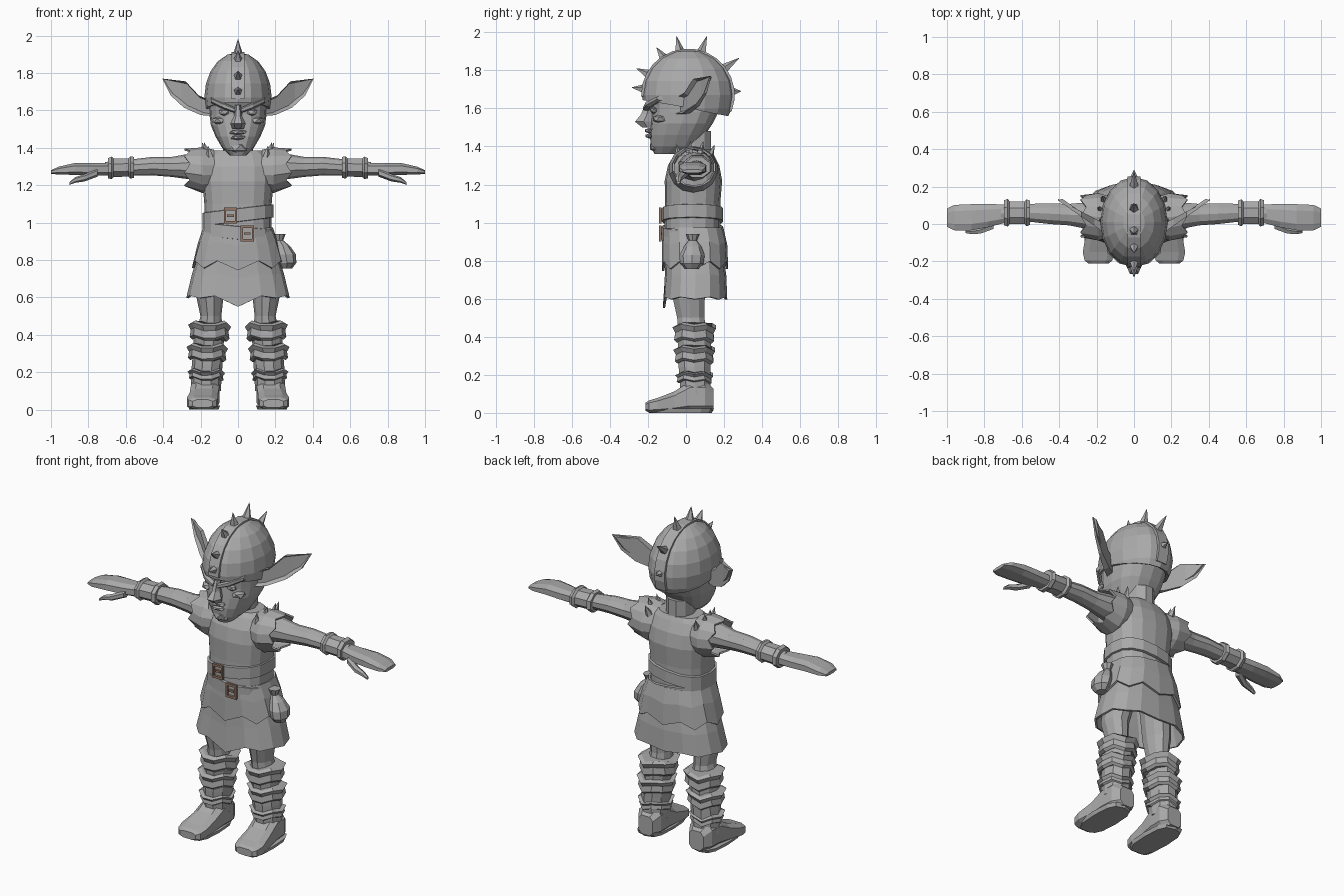
import bpy, bmesh, math
from mathutils import Vector, Matrix

cube = bpy.data.objects.get("Cube")
if cube:
    bpy.data.objects.remove(cube, do_unlink=True)


def material(name, rgb):
    m = bpy.data.materials.new(name)
    m.use_nodes = True
    m.diffuse_color = (*rgb, 1)
    m.node_tree.nodes["Principled BSDF"].inputs["Base Color"].default_value = (*rgb, 1)
    return m


GREY = material("stone_grey", (0.4, 0.4, 0.4))
BROWN = material("buckle_brown", (0.3, 0.19, 0.14))


def finish(name, bm, mat=GREY, mirror=False, thick=0):
    bmesh.ops.recalc_face_normals(bm, faces=bm.faces)
    me = bpy.data.meshes.new(name)
    bm.to_mesh(me)
    bm.free()
    me.materials.append(mat)
    ob = bpy.data.objects.new(name, me)
    bpy.context.collection.objects.link(ob)
    if thick:
        s = ob.modifiers.new("thickness", 'SOLIDIFY')
        s.thickness, s.offset = thick, 1
    if mirror:
        ob.modifiers.new("mirror", 'MIRROR').use_mirror_merge = False
    return ob


def ring(axis, t, c1, c2, r1, r2, n=10, p=1.0):
    """Rounded-box section across an axis; p below 1 is squarer."""
    pts = []
    for i in range(n):
        a = 2 * math.pi * i / n + (math.pi / n if axis != 'z' else 0)
        c, s = math.cos(a), math.sin(a)
        u = c1 + r1 * math.copysign(abs(c) ** p, c)
        v = c2 + r2 * math.copysign(abs(s) ** p, s)
        pts.append({'x': (t, u, v), 'y': (u, t, v), 'z': (u, v, t)}[axis])
    return pts


def loft(rings, caps=True):
    bm = bmesh.new()
    vs = [[bm.verts.new(p) for p in r] for r in rings]
    n = len(vs[0])
    for a, b in zip(vs, vs[1:]):
        for i in range(n):
            bm.faces.new((a[i], a[(i + 1) % n], b[(i + 1) % n], b[i]))
    if caps:
        bm.faces.new(vs[0])
        bm.faces.new(vs[-1])
    return bm


def tube(name, axis, sections, n=10, p=1.0, mirror=True):
    return finish(name, loft([ring(axis, *s, n, p) for s in sections]), mirror=mirror)


def body(sections, n=16, p=0.8):
    """Centred sections given as height, half width, front y, back y."""
    return [ring('z', z, 0, (f + b) / 2, w, (b - f) / 2, n, p) for z, w, f, b in sections]


def spike(name, base, tip, r, mirror=False):
    base, tip = Vector(base), Vector(tip)
    d = tip - base
    m = Matrix.Translation((base + tip) / 2) @ d.to_track_quat('Z', 'Y').to_matrix().to_4x4()
    bm = bmesh.new()
    bmesh.ops.create_cone(bm, cap_ends=True, segments=5, radius1=r, radius2=0.001,
                          depth=d.length, matrix=m)
    finish(name, bm, mirror=mirror)


def blob(name, at, size, mirror=False, level=1):
    bm = bmesh.new()
    m = Matrix.Translation(at) @ Matrix.Diagonal((*size, 1))
    bmesh.ops.create_icosphere(bm, subdivisions=level, radius=1, matrix=m)
    finish(name, bm, mirror=mirror)


# Head, neck and face
finish("head", loft(body([
    (1.36, .045, -.165, -.03), (1.4, .085, -.185, .06), (1.46, .12, -.19, .1),
    (1.52, .145, -.185, .14), (1.58, .153, -.18, .17), (1.62, .155, -.185, .19),
    (1.66, .155, -.205, .2), (1.74, .148, -.185, .19), (1.8, .1, -.11, .13)])))
tube("neck", 'z', [(1.3, 0, .05, .1, .1), (1.38, 0, .045, .08, .09), (1.48, 0, .045, .08, .09)],
     mirror=False)
finish("nose", loft(body([(1.63, .016, -.215, -.17), (1.57, .022, -.24, -.17),
                          (1.53, .042, -.275, -.17), (1.5, .03, -.235, -.17)], 6, 1)))
tube("brows", 'x', [(.015, -.205, 1.6, .024, .014), (.08, -.19, 1.625, .024, .018),
                    (.145, -.135, 1.655, .02, .014)], 6)
blob("eyes", (.075, -.168, 1.59), (.032, .022, .02), True)
blob("cheekbones", (.1, -.135, 1.545), (.042, .045, .024), True)
blob("upper_lip", (0, -.19, 1.483), (.052, .03, .015))
blob("lower_lip", (0, -.19, 1.455), (.044, .026, .014))
blob("chin", (0, -.155, 1.4), (.06, .04, .035))

# Pointed ears with a hollow front
outline = [(.14, 1.57), (.2, 1.575), (.29, 1.615), (.36, 1.68), (.405, 1.77),
           (.28, 1.755), (.21, 1.68), (.14, 1.65)]
front = [(x, -.06 + (x - .14) * .7, z) for x, z in outline]
rear = [(x, y + .05 * (.45 - x) / .3, z) for x, y, z in front]
bm = loft([front, rear])
bmesh.ops.recalc_face_normals(bm, faces=bm.faces)
hollow = [min((f for f in bm.faces if len(f.verts) > 4), key=lambda f: f.normal.y)]
bmesh.ops.inset_region(bm, faces=hollow, thickness=.014, depth=-.02)
finish("ears", bm, mirror=True)

# Skull cap with central strap and crest of spikes
CY, CZ = .01, 1.67
bm = bmesh.new()
bmesh.ops.create_uvsphere(bm, u_segments=16, v_segments=10, radius=1,
                          matrix=Matrix.Translation((0, CY, CZ)) @ Matrix.Diagonal((.16, .222, .22, 1)))
bmesh.ops.bisect_plane(bm, geom=bm.verts[:] + bm.edges[:] + bm.faces[:], plane_co=(0, -.2, 1.645),
                       plane_no=(0, -.19, -1), clear_outer=True)
finish("skull_cap", bm, thick=.02)
strap = []
for i in range(15):
    a = math.radians(182 - i * 14.5)
    c, s = math.cos(a), math.sin(a)
    strap.append([(x, CY + c * (.22 + h), CZ + s * (.218 + h))
                  for x, h in ((-.034, 0), (-.034, .026), (.034, .026), (.034, 0))])
finish("cap_strap", loft(strap))
for y, z in [(-.285, 1.71), (-.26, 1.81), (-.155, 1.92), (-.05, 1.98),
             (.11, 1.98), (.28, 1.865), (.29, 1.69)]:
    d = Vector((0, y - CY, z - CZ)).normalized() * .225
    spike("crest_spike", (0, CY + d.y, CZ + d.z), (0, y, z), .03)

# Tunic
finish("tunic", loft(body([
    (.84, .18, -.105, .18), (.95, .178, -.115, .18), (1.1, .18, -.11, .18),
    (1.22, .19, -.112, .19), (1.3, .19, -.095, .175), (1.36, .165, -.06, .145),
    (1.385, .13, -.04, .13)])))


def skirt(name, sections, rise, point):
    rings = body(sections)
    n = len(rings[-1])
    for k, wave in ((-1, 1), (-2, .4)):
        rings[k] = [(x, y, z + wave * (rise * (i % 2) - (point if i == n * 3 // 4 else 0)))
                    for i, (x, y, z) in enumerate(rings[k])]
    finish(name, loft(rings, False), thick=.012)


# Two layered skirt with ragged hems
skirt("upper_skirt", [(.97, .175, -.11, .185), (.88, .205, -.115, .205), (.755, .235, -.115, .21)], .04, .01)
skirt("lower_skirt", [(.86, .19, -.095, .18), (.72, .235, -.1, .2), (.595, .265, -.11, .205)], .012, .045)

# Crossed waist belts
for z0, tilt in ((1.04, .12), (.945, -.1)):
    rings = body([(z0 - .036, .178, -.118, .185), (z0 - .034, .189, -.128, .195),
                  (z0 + .034, .189, -.128, .195), (z0 + .036, .178, -.118, .185)])
    finish("waist_belt", loft([[(x, y, z + tilt * x) for x, y, z in r] for r in rings]))

# Square buckles with prongs
for x, z in ((-.04, 1.037), (.05, .942)):
    at = Matrix.Translation((x, -.133, z))
    finish("buckle", loft([ring('y', t, x, z, r, r * 1.2, 4)
                           for t, r in ((-.128, .05), (-.142, .05), (-.142, .034), (-.128, .034),
                                        (-.128, .05))], False), BROWN)
    bm = bmesh.new()
    bmesh.ops.create_cube(bm, size=1, matrix=at @ Matrix.Diagonal((.036, .012, .012, 1)))
    finish("buckle_prong", bm, BROWN)

# Hip pouch tied at its neck
tube("hip_pouch", 'z', [(.755, .26, .03, .03, .035), (.785, .262, .03, .05, .062),
                        (.83, .255, .032, .055, .066), (.875, .24, .035, .038, .045),
                        (.905, .222, .035, .02, .022), (.94, .222, .035, .033, .036)], 8, mirror=False)

# Arms with ragged sleeves, bracers and mitten hands
tube("arms", 'x', [(.14, .04, 1.29, .085, .08), (.25, .045, 1.3, .075, .07), (.35, .05, 1.298, .06, .054),
                   (.45, .055, 1.302, .058, .05), (.56, .06, 1.295, .05, .044), (.71, .055, 1.288, .048, .036)])
rings = [ring('x', *s, 14) for s in [(.13, .04, 1.28, .1, .1), (.19, .038, 1.28, .12, .112),
                                    (.255, .042, 1.29, .105, .095)]]
rings[-1] = [(x + .03 * (i % 2), y, z) for i, (x, y, z) in enumerate(rings[-1])]
finish("sleeves", loft(rings, False), mirror=True, thick=.01)
tube("bracers", 'x', [(.555, .06, 1.295, .07, .06), (.575, .06, 1.295, .078, .065), (.585, .06, 1.295, .064, .053),
                      (.665, .06, 1.293, .066, .053), (.675, .06, 1.293, .08, .065),
                      (.695, .06, 1.29, .072, .058)], 8)
tube("hands", 'x', [(.69, .055, 1.285, .052, .036), (.78, .045, 1.285, .066, .036), (.87, .036, 1.287, .074, .034),
                    (.96, .034, 1.278, .072, .022), (1, .034, 1.27, .052, .01)], 8, .75)
tube("thumbs", 'x', [(.75, 0, 1.268, .03, .022), (.82, -.032, 1.24, .022, .02),
                     (.87, -.04, 1.228, .017, .015), (.9, -.04, 1.21, .01, .008)], 6)
for x, y in ((.15, -.04), (.17, .02), (.18, .075), (.16, .125)):
    z = 1.385 - 3 * (y - .04) ** 2
    spike("shoulder_spike", (x, y, z - .015), (x + .01, y * 1.2, z + .045), .022, True)

# Legs, boots and wrapped bands
tube("thighs", 'z', [(.8, .12, .04, .085, .1), (.6, .15, .015, .072, .088), (.5, .145, .025, .056, .075),
                     (.42, .15, .035, .07, .08)])
tube("boot_shafts", 'z', [(.44, .152, .04, .085, .095), (.34, .158, .045, .08, .09), (.24, .165, .045, .082, .088),
                          (.1, .172, .05, .08, .082)])
for z, h, cx, r in ((.42, .045, .152, .112), (.305, .04, .165, .108), (.185, .024, .17, .098)):
    rings = [ring('z', z + k * h, cx, .043, r * f, r * f * 1.04, 10)
             for k, f in ((-1, .82), (-.7, .95), (.15, .9), (.75, 1.03), (1, .85))]
    rings = [[(x, y, v + .012 * math.sin(i * 2.3)) for i, (x, y, v) in enumerate(r)] for r in rings]
    finish("boot_band", loft(rings), mirror=True)
tube("boot_feet", 'y', [(.145, .17, .07, .05, .06), (.1, .172, .085, .078, .085), (.02, .175, .085, .08, .085),
                        (-.06, .182, .058, .08, .058), (-.15, .19, .04, .088, .04),
                        (-.195, .19, .034, .078, .033), (-.212, .19, .032, .055, .022)], 8, .6)
tube("boot_soles", 'z', [(0, .182, -.03, .078, .165), (.022, .182, -.032, .086, .178)], 12, .65)
